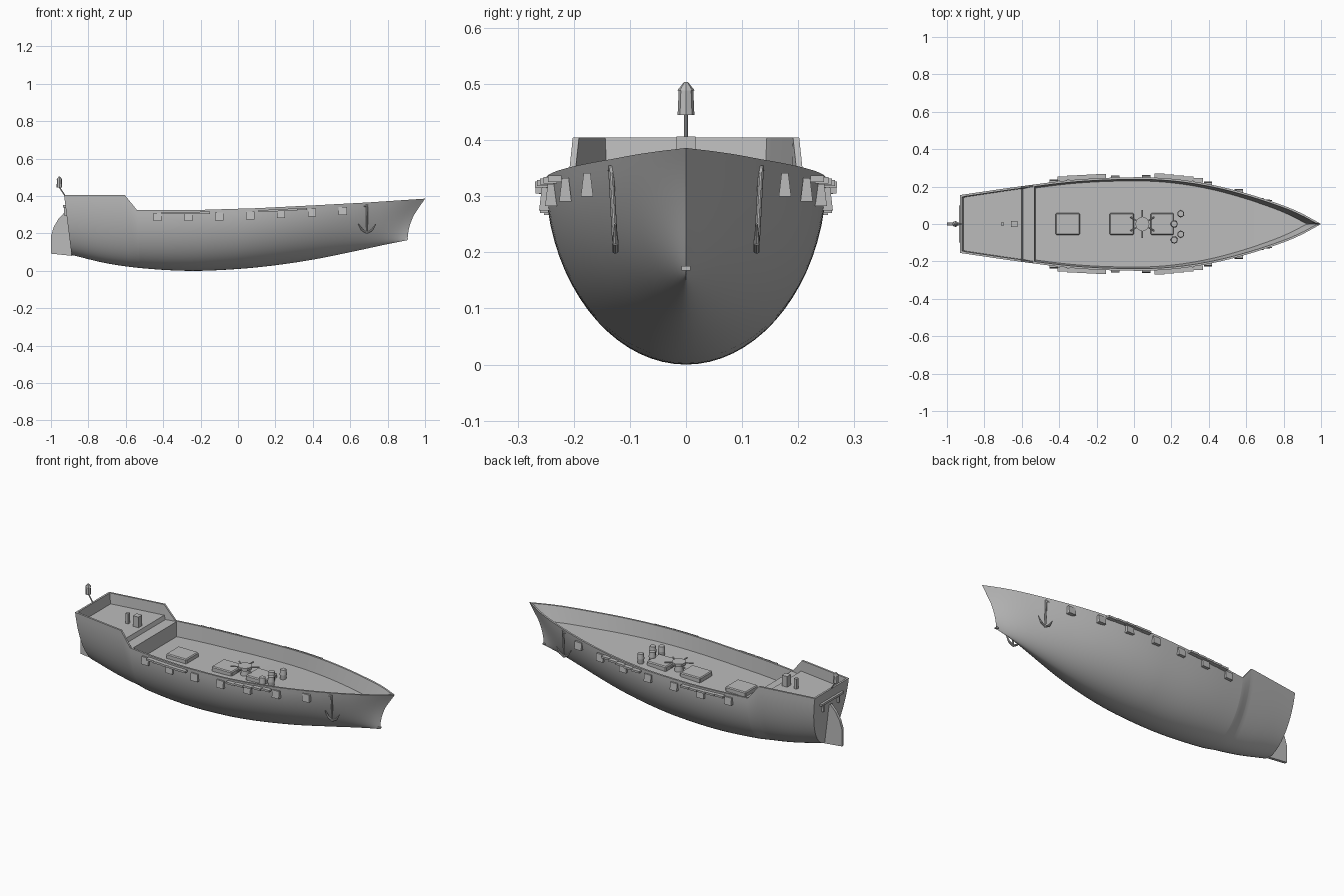
import bpy, bmesh, math
from mathutils import Vector, Matrix

if "Cube" in bpy.data.objects:
    bpy.data.objects.remove(bpy.data.objects["Cube"])

GREY = bpy.data.materials.new("plain grey")
GREY.use_nodes = True
GREY.diffuse_color = (0.5, 0.5, 0.5, 1)
GREY.node_tree.nodes["Principled BSDF"].inputs["Base Color"].default_value = (0.5, 0.5, 0.5, 1)


def finish(bm, name, smooth=True):
    bmesh.ops.recalc_face_normals(bm, faces=bm.faces)
    mesh = bpy.data.meshes.new(name)
    bm.to_mesh(mesh)
    bm.free()
    ob = bpy.data.objects.new(name, mesh)
    bpy.context.collection.objects.link(ob)
    mesh.materials.append(GREY)
    if smooth:
        bpy.ops.object.select_all(action='DESELECT')
        ob.select_set(True)
        bpy.context.view_layer.objects.active = ob
        bpy.ops.object.shade_smooth_by_angle(angle=math.radians(35))
    return ob


def add_box(bm, centre, size, taper=1.0):
    verts = bmesh.ops.create_cube(bm, size=1)["verts"]
    for v in verts:
        if v.co.z > 0:
            v.co.y *= taper
        v.co = Vector(centre) + v.co * Vector(size)


def add_rod(bm, a, b, r1, r2=None, sides=10):
    a, b = Vector(a), Vector(b)
    turn = (b - a).to_track_quat('Z', 'Y').to_matrix().to_4x4()
    bmesh.ops.create_cone(bm, cap_ends=True, segments=sides, radius1=r1,
                          radius2=r1 if r2 is None else r2, depth=(b - a).length,
                          matrix=Matrix.Translation((a + b) / 2) @ turn)


def curve(points, x, smooth=True):
    """Height of a line through points, straight or eased."""
    n = len(points)
    x = min(max(x, points[0][0]), points[-1][0])
    i = max(k for k in range(n - 1) if points[k][0] <= x)
    (x0, y0), (x1, y1) = points[i], points[i + 1]
    t, w = (x - x0) / (x1 - x0), x1 - x0
    if not smooth:
        return y0 + (y1 - y0) * t

    def slope(k):
        a, b = points[max(k - 1, 0)], points[min(k + 1, n - 1)]
        return (b[1] - a[1]) / (b[0] - a[0])
    return ((2*t**3 - 3*t*t + 1) * y0 + (t**3 - 2*t*t + t) * w * slope(i)
            + (3*t*t - 2*t**3) * y1 + (t**3 - t*t) * w * slope(i + 1))


KEEL = [(-.89, .085), (-.7, .04), (-.5, .013), (-.25, 0), (0, .01),
        (.2, .03), (.4, .06), (.6, .1), (.8, .143), (.91, .165)]
BEAM = [(-.93, .155), (-.58, .205), (-.3, .238), (0, .25), (.2, .242),
        (.4, .213), (.6, .164), (.8, .098), (.9, .055), (1, 0)]
SHEER = [(-.93, .405), (-.605, .405), (-.54, .325), (-.2, .326),
         (.1, .335), (.4, .35), (.7, .366), (1, .386)]
WALL = .011


def sheer(s):
    return curve(SHEER, s, False)


def deck(s):
    if s <= -.605:
        return .345
    return .322 if s < -.531 else sheer(s) - .085


def skin(s, z):
    """Point of the hull side at station s and height z."""
    along = (s + .93) / 1.93
    foot = -.89 + along * 1.797
    top, low = sheer(s), curve(KEEL, foot)
    h = min(max((z - low) / (top - low), 0), 1)
    fine = 1 + .25 * max(0, along - .5) * 2
    return Vector((foot + (s - foot) * h ** (1 + along),
                   curve(BEAM, s) * (1 - (1 - h) ** 2) ** (fine / 2), z))


# Hull with bulwarks, stepped decks and flat transom
bm = bmesh.new()
stations = sorted([-.93 + 1.93 * i / 64 for i in range(65)] + [-.605, -.59, -.54, -.532, -.53])
STEPS = 18
rows = []
for s in stations:
    top = sheer(s)
    low = curve(KEEL, -.89 + (s + .93) / 1.93 * 1.797)
    half = [skin(s, top - (top - low) * math.cos(math.pi / 2 * k / STEPS)) for k in range(STEPS + 1)]
    for z in (top, deck(s)):
        p = skin(s, z)
        p.y = max(p.y - WALL, 0)
        p.x += WALL if s < -.929 else 0
        half.append(p)
    right = [bm.verts.new((p.x, -p.y, p.z)) for p in half]
    left = [bm.verts.new(p) for p in half]
    rows.append(right[::-1] + left)
for a, b in zip(rows, rows[1:]):
    n = len(a)
    for k in range(n):
        m = (k + 1) % n
        bm.faces.new((a[k], a[m], b[m], b[k]))
stern = rows[0]
bm.faces.new(stern[2:-2])
bm.faces.new((stern[0], stern[1], stern[-2], stern[-1]))
bm.faces.new((stern[1], stern[2], stern[-3], stern[-2]))
bmesh.ops.remove_doubles(bm, verts=bm.verts, dist=.0002)
finish(bm, "hull")

# Rudder blade
bm = bmesh.new()
outline = [(-1, .092), (-1, .187), (-.985, .235), (-.96, .278), (-.925, .315), (-.905, .3), (-.885, .08)]
face = bm.faces.new([bm.verts.new((x, -.008, z)) for x, z in outline])
out = bmesh.ops.extrude_face_region(bm, geom=[face])["geom"]
bmesh.ops.translate(bm, verts=[v for v in out if isinstance(v, bmesh.types.BMVert)], vec=(0, .016, 0))
finish(bm, "rudder", False)

# Transom beam and posts behind the stern
bm = bmesh.new()
add_box(bm, (-.927, 0, .345), (.018, .2, .012))
for y in (-.07, .07):
    add_box(bm, (-.922, y, .322), (.016, .012, .05))
finish(bm, "transom_beam", False)

# Gun port lids and stepped side channels
for side, label in ((1, "left"), (-1, "right")):
    bm = bmesh.new()
    for i in range(7):
        x = -.43 + .165 * i
        p = skin(x, sheer(x) - .038)
        add_box(bm, (x, side * (p.y + .003), p.z), (.044, .022, .042), .55)
    finish(bm, label + "_gun_ports", False)
    bm = bmesh.new()
    for start in (-.41, .11):
        for i in range(5):
            x = start + .026 + .052 * i
            p = skin(x, sheer(x) - .016)
            add_box(bm, (x, side * (p.y + .011), p.z), (.052, .024, .011))
    finish(bm, label + "_channels", False)

    # Anchor: shank, stock and two curved arms
    bm = bmesh.new()
    y = side * .126
    add_rod(bm, (.69, side * .134, .355), (.69, y, .205), .005)
    add_rod(bm, (.66, side * .136, .347), (.695, side * .132, .347), .005)
    for d in (-1, 1):
        arm = [(.69, y, .203), (.69 + d * .026, y, .218), (.69 + d * .046, y, .25)]
        add_rod(bm, arm[0], arm[1], .006)
        add_rod(bm, arm[1], arm[2], .006, .002)
    finish(bm, label + "_anchor")

# Deck hatches with bevelled lids
for i, (x, w) in enumerate(((-.355, .13), (-.065, .13), (.15, .125))):
    bm = bmesh.new()
    add_box(bm, (x, 0, deck(x) + .01), (w, .115, .032))
    ob = finish(bm, f"hatch_{i + 1}", False)
    bev = ob.modifiers.new("bevel", 'BEVEL')
    bev.width, bev.segments = .005, 1

# Capstan with six bars
bm = bmesh.new()
z = deck(.045)
add_rod(bm, (.045, 0, z), (.045, 0, z + .035), .024, .02, 16)
add_rod(bm, (.045, 0, z + .035), (.045, 0, z + .052), .037, None, 16)
for k in range(6):
    a = math.radians(30 + 60 * k)
    d = Vector((math.cos(a), math.sin(a), 0))
    c = Vector((.045, 0, z + .044))
    add_rod(bm, c + d * .03, c + d * .075, .004, None, 8)
finish(bm, "capstan")

# Barrels, bulging at the middle
for i, (x, y) in enumerate(((.25, .055), (.215, 0), (.25, -.055), (.215, -.085))):
    bm = bmesh.new()
    z = deck(x)
    add_rod(bm, (x, y, z), (x, y, z + .028), .016, .019, 14)
    add_rod(bm, (x, y, z + .028), (x, y, z + .056), .019, .016, 14)
    finish(bm, f"barrel_{i + 1}")

# Helm stand and binnacle on the quarterdeck
bm = bmesh.new()
add_box(bm, (-.64, 0, .375), (.034, .034, .062))
finish(bm, "binnacle", False)
bm = bmesh.new()
add_box(bm, (-.703, 0, .372), (.018, .018, .062))
finish(bm, "helm_post", False)

# Stern lantern on a leaning pole
bm = bmesh.new()
add_rod(bm, (-.92, 0, .395), (-.955, 0, .447), .0035)
add_rod(bm, (-.955, 0, .445), (-.955, 0, .488), .015, .013, 8)
add_rod(bm, (-.955, 0, .488), (-.955, 0, .504), .016, .003, 8)
finish(bm, "lantern", False)

# Small fitting at the foot of the stem
bm = bmesh.new()
add_box(bm, (.903, 0, .172), (.014, .016, .008))
finish(bm, "stem_fitting", False)
